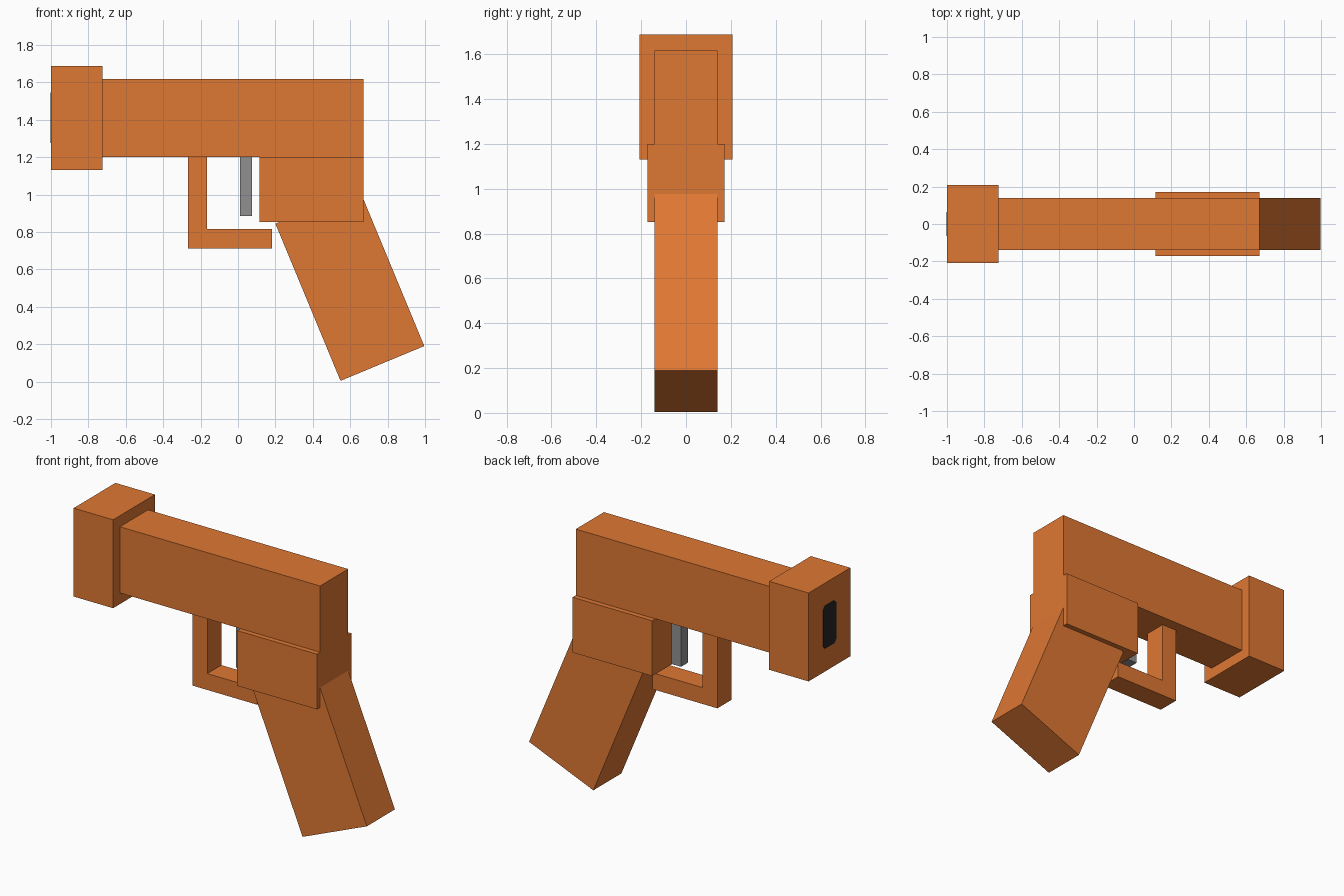
import bpy
import bmesh

cube = bpy.data.objects.get("Cube")
if cube:
    bpy.data.objects.remove(cube, do_unlink=True)


def make_material(name, rgb):
    mat = bpy.data.materials.new(name)
    mat.use_nodes = True
    color = (*rgb, 1.0)
    mat.diffuse_color = color
    mat.node_tree.nodes["Principled BSDF"].inputs["Base Color"].default_value = color
    return mat


orange = make_material("orange", (0.74, 0.185, 0.033))
grey = make_material("grey", (0.28, 0.28, 0.28))
black = make_material("black", (0.018, 0.018, 0.018))


def extrude(name, points, direction, mat):
    """Turn a closed outline into a flat-sided solid."""
    bm = bmesh.new()
    face = bm.faces.new([bm.verts.new(p) for p in points])
    result = bmesh.ops.extrude_face_region(bm, geom=[face])
    moved = [v for v in result["geom"] if isinstance(v, bmesh.types.BMVert)]
    bmesh.ops.translate(bm, verts=moved, vec=direction)
    bmesh.ops.recalc_face_normals(bm, faces=bm.faces)
    mesh = bpy.data.meshes.new(name)
    bm.to_mesh(mesh)
    bm.free()
    mesh.materials.append(mat)
    obj = bpy.data.objects.new(name, mesh)
    bpy.context.collection.objects.link(obj)
    return obj


def side_profile(name, outline, half_width, mat):
    """Extrude an x-z outline evenly about y = 0."""
    points = [(x, -half_width, z) for x, z in outline]
    return extrude(name, points, (0, 2 * half_width, 0), mat)


def block(name, x0, x1, z0, z1, half_width, mat):
    return side_profile(name, [(x0, z0), (x1, z0), (x1, z1), (x0, z1)], half_width, mat)


# Main body
block("muzzle_block", -1.0, -0.725, 1.13, 1.687, 0.208, orange)
block("barrel", -0.725, 0.67, 1.2, 1.617, 0.14, orange)
block("frame", 0.115, 0.67, 0.852, 1.2, 0.172, orange)

# Slanted grip
side_profile("grip", [(0.548, 0.004), (0.996, 0.19), (0.648, 1.03), (0.2, 0.844)], 0.14, orange)

# L-shaped trigger guard
side_profile("trigger_guard",
             [(-0.268, 0.712), (0.183, 0.712), (0.183, 0.815),
              (-0.165, 0.815), (-0.165, 1.2), (-0.268, 1.2)], 0.07, orange)

block("trigger", 0.01, 0.076, 0.886, 1.2, 0.035, grey)

# Thin bore plate with clipped corners
w, h, c, mid = 0.065, 0.135, 0.02, 1.41
corner = [(w, h - c), (w - c, h)]
quarter_turns = (corner
                 + [(-y, z) for y, z in reversed(corner)]
                 + [(-y, -z) for y, z in corner]
                 + [(y, -z) for y, z in reversed(corner)])
extrude("bore", [(-0.998, y, mid + z) for y, z in quarter_turns], (-0.005, 0, 0), black)
